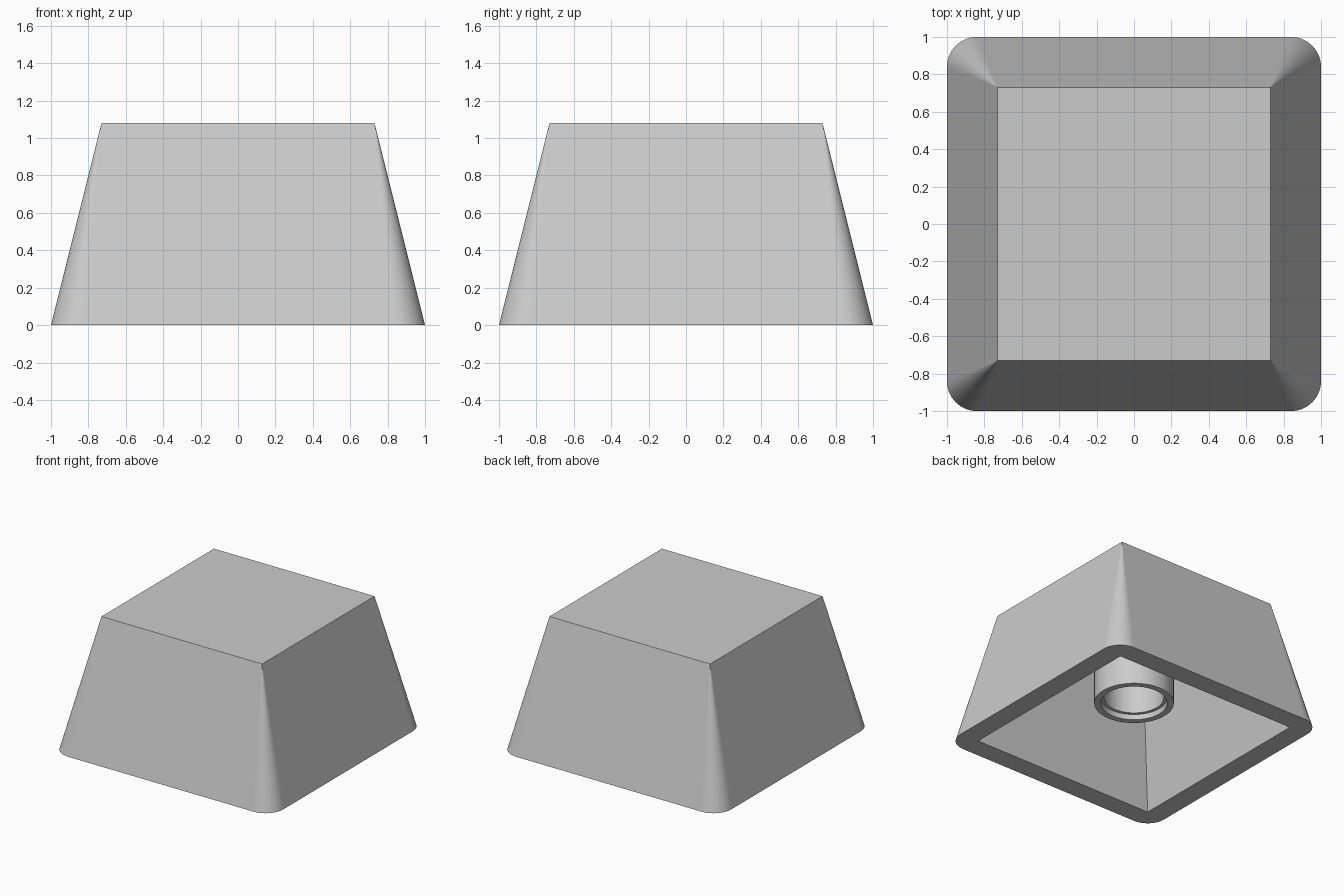
import bpy
import bmesh
from math import cos, sin, pi, radians

HEIGHT, TOP, RADIUS = 1.08, 0.73, 0.16
INNER, CEILING, CEILING_Z = 0.833, 0.61, 0.92
ARC = 14  # segments in each rounded corner

if "Cube" in bpy.data.objects:
    bpy.data.objects.remove(bpy.data.objects["Cube"])

grey = bpy.data.materials.new("light grey plastic")
grey.use_nodes = True
grey.diffuse_color = (0.6, 0.6, 0.6, 1)
grey.node_tree.nodes["Principled BSDF"].inputs["Base Color"].default_value = (0.6, 0.6, 0.6, 1)


def finish(bm, name):
    bmesh.ops.recalc_face_normals(bm, faces=bm.faces[:])
    mesh = bpy.data.meshes.new(name)
    bm.to_mesh(mesh)
    bm.free()
    mesh.materials.append(grey)
    obj = bpy.data.objects.new(name, mesh)
    bpy.context.collection.objects.link(obj)
    return obj


CORNERS = [(1, 1), (-1, 1), (-1, -1), (1, -1)]


def square(bm, half, z):
    return [bm.verts.new((half * x, half * y, z)) for x, y in CORNERS]


# Hollow cap: rounded base tapering to a sharp square top
bm = bmesh.new()
top = square(bm, TOP, HEIGHT)
inner = square(bm, INNER, 0)
ceiling = square(bm, CEILING, CEILING_Z)
arcs = []
for i, (sx, sy) in enumerate(CORNERS):
    angles = [(i + k / ARC) * pi / 2 for k in range(ARC + 1)]
    arcs.append([bm.verts.new((sx * (1 - RADIUS) + RADIUS * cos(a),
                               sy * (1 - RADIUS) + RADIUS * sin(a), 0)) for a in angles])
bm.faces.new(top)
bm.faces.new(ceiling)
for i in range(4):
    j = (i + 1) % 4
    # Corner fans up to the top and across the rim
    for a, b in zip(arcs[i], arcs[i][1:]):
        bm.faces.new((a, b, top[i]))
        bm.faces.new((b, a, inner[i]))
    # Flat outer side, rim strip and cavity side
    bm.faces.new((arcs[i][-1], arcs[j][0], top[j], top[i]))
    bm.faces.new((arcs[j][0], arcs[i][-1], inner[i], inner[j]))
    bm.faces.new((inner[i], inner[j], ceiling[j], ceiling[i]))
finish(bm, "cap_shell")

# Stem: lathed tube with a stepped bore
bm = bmesh.new()
profile = [(0.30, CEILING_Z), (0.30, 0.27), (0.25, 0.27),
           (0.25, 0.315), (0.225, 0.315), (0.225, CEILING_Z)]
verts = [bm.verts.new((r, 0, z)) for r, z in profile]
edges = [bm.edges.new(pair) for pair in zip(verts, verts[1:])]
bmesh.ops.spin(bm, geom=verts + edges, cent=(0, 0, 0), axis=(0, 0, 1),
               angle=2 * pi, steps=64, use_merge=True)
bmesh.ops.remove_doubles(bm, verts=bm.verts[:], dist=0.0005)
stem = finish(bm, "stem")
bpy.ops.object.select_all(action="DESELECT")
stem.select_set(True)
bpy.context.view_layer.objects.active = stem
bpy.ops.object.shade_smooth_by_angle(angle=radians(30))
